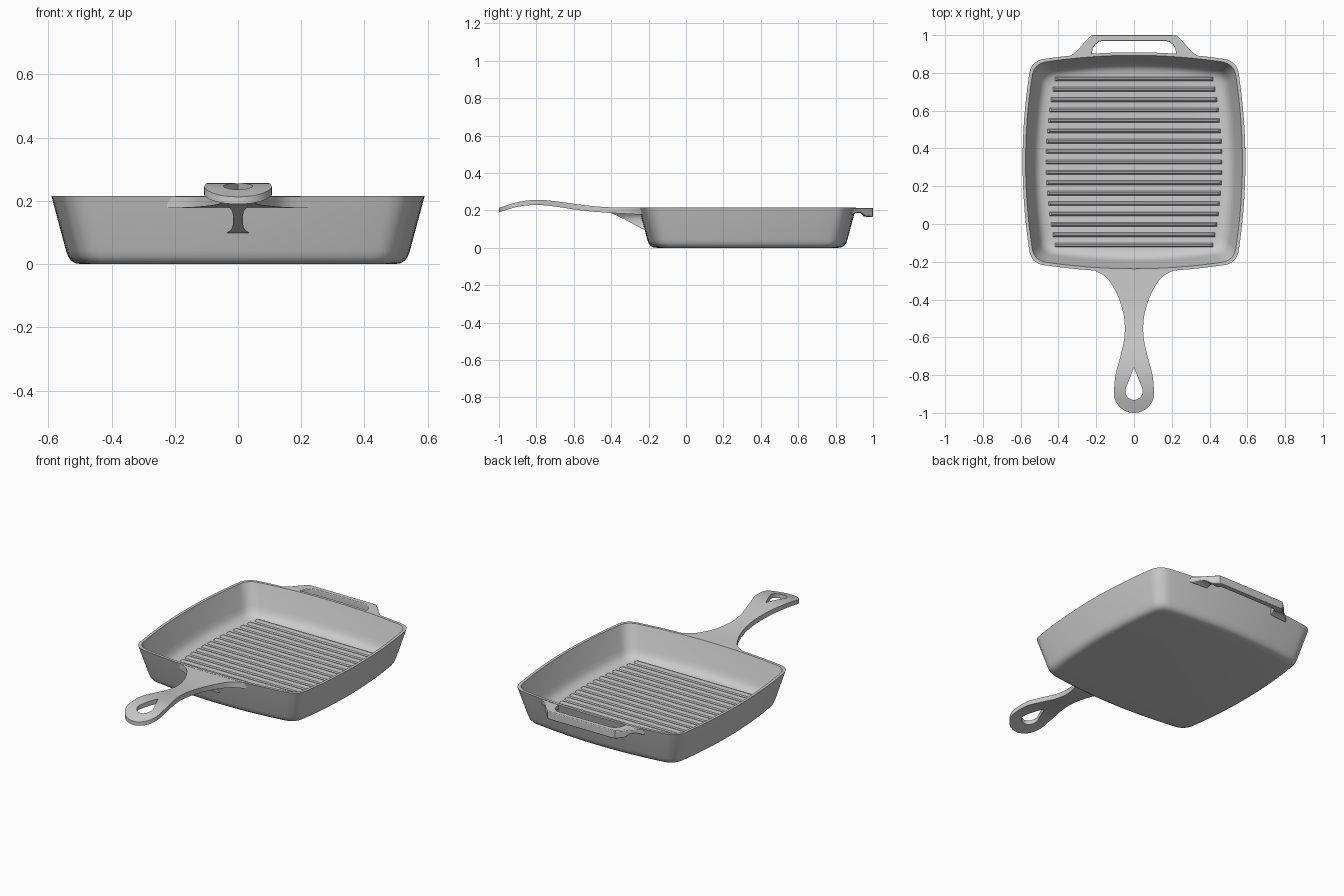
import bpy, bmesh, math

if "Cube" in bpy.data.objects:
    bpy.data.objects.remove(bpy.data.objects["Cube"])

CY = 0.328          # pan centre along y
HX, HY = 0.59, 0.581


def finish(name, bm, angle=35):
    bmesh.ops.remove_doubles(bm, verts=bm.verts, dist=1e-5)
    bmesh.ops.recalc_face_normals(bm, faces=bm.faces)
    me = bpy.data.meshes.new(name)
    bm.to_mesh(me)
    bm.free()
    ob = bpy.data.objects.new(name, me)
    bpy.context.collection.objects.link(ob)
    bpy.ops.object.select_all(action='DESELECT')
    ob.select_set(True)
    bpy.context.view_layer.objects.active = ob
    bpy.ops.object.shade_smooth_by_angle(angle=math.radians(angle))
    return ob


def loft(bm, rings):
    vs = [[bm.verts.new(p) for p in r] for r in rings]
    n = len(vs[0])
    for a, b in zip(vs, vs[1:]):
        for i in range(n):
            j = (i + 1) % n
            bm.faces.new((a[i], a[j], b[j], b[i]))
    bm.faces.new(vs[0])
    bm.faces.new(vs[-1])


def interp(table, x):
    """Smooth (Catmull-Rom style) interpolation of (x, value) pairs."""
    n = len(table)
    k = max(i for i in range(n - 1) if i == 0 or table[i][0] <= x)
    slope = lambda a, b: (table[b][1] - table[a][1]) / (table[b][0] - table[a][0])
    (x0, y0), (x1, y1) = table[k], table[k + 1]
    m0, m1 = slope(max(k - 1, 0), k + 1), slope(k, min(k + 2, n - 1))
    d = x1 - x0
    t = (x - x0) / d
    return ((2*t**3 - 3*t*t + 1) * y0 + (t**3 - 2*t*t + t) * d * m0
            + (3*t*t - 2*t**3) * y1 + (t**3 - t*t) * d * m1)


def outline():
    """Unit square outline with bulging sides and rounded corners."""
    h, half, sag, c = 0.585, 0.47, 0.035, 0.54
    quarter = []
    for i in range(16):
        v = -half + 2 * half * i / 16
        quarter.append((h - sag * (v / half) ** 2, v))
    for i in range(12):
        t = i / 12
        a, b, e = (1 - t) ** 2, 2 * t * (1 - t), t * t
        quarter.append((a * (h - sag) + b * c + e * half, a * half + b * c + e * (h - sag)))
    pts = []
    for _ in range(4):
        pts += quarter
        quarter = [(-y, x) for x, y in quarter]
    return [(x / h, y / h) for x, y in pts]


# pan body: outer wall, rim, inner wall and floor as (inset, z)
profile = [(0.095, 0), (0.075, 0.003), (0.062, 0.011), (0.053, 0.024), (0.046, 0.043),
           (0.0, 0.215), (0.016, 0.215), (0.054, 0.09), (0.063, 0.066), (0.076, 0.047),
           (0.094, 0.035), (0.12, 0.03)]
shape = outline()
bm = bmesh.new()
loft(bm, [[(x * (HX - d), CY + y * (HY - d), z) for x, y in shape] for d, z in profile])
finish("pan_body", bm)

# grill ridges on the floor
bm = bmesh.new()
for i in range(17):
    u = (i - 8) / 8
    y = CY + 0.44 * u
    L = 0.467 - 0.047 * u * u
    loft(bm, [[(-L + e, y - w, z), (L - e, y - w, z), (L - e, y + w, z), (-L + e, y + w, z)]
              for e, w, z in ((0, 0.012, 0.026), (0.004, 0.009, 0.038), (0.012, 0.004, 0.045))])
finish("grill_ridges", bm)


def ribbon(name, stations):
    """Mirrored flat handle from stations (inner xy, outer xy, z bottom, z top)."""
    bm = bmesh.new()
    for s in (1, -1):
        rows = [[bm.verts.new((s * p[0], p[1], z)) for p, z in
                 ((i, zb), (o, zb), (o, zt), (i, zt))] for i, o, zb, zt in stations]
        bm.faces.new(rows[0])
        for k, (a, b) in enumerate(zip(rows, rows[1:])):
            sides = 4 if max(stations[k][0][0], stations[k + 1][0][0]) > 0 else 3
            for j in range(sides):
                m = (j + 1) % 4
                bm.faces.new((a[j], a[m], b[m], b[j]))
    return finish(name, bm)


# long front handle with a teardrop hole
width = [(-0.893, 0.107), (-0.8, 0.098), (-0.7, 0.072), (-0.6, 0.051), (-0.5, 0.052),
         (-0.4, 0.078), (-0.32, 0.118), (-0.275, 0.155), (-0.25, 0.2), (-0.238, 0.225)]
top = [(-1, 0.213), (-0.9, 0.244), (-0.8, 0.256), (-0.7, 0.249), (-0.6, 0.235),
       (-0.5, 0.223), (-0.4, 0.216), (-0.238, 0.214)]
thick = [(-1, 0.023), (-0.8, 0.027), (-0.6, 0.03), (-0.4, 0.03), (-0.238, 0.037)]
HOLE_C, HOLE_R, HOLE_TIP = -0.885, 0.046, -0.76


def hole(y):
    d = HOLE_TIP - HOLE_C
    tangent = HOLE_C + HOLE_R ** 2 / d
    if y >= HOLE_TIP or y <= HOLE_C - HOLE_R:
        return 0.0
    if y > tangent:
        return (HOLE_TIP - y) * HOLE_R / math.sqrt(d * d - HOLE_R ** 2)
    return math.sqrt(max(0, HOLE_R ** 2 - (y - HOLE_C) ** 2))


def half_width(y):
    if y < -0.893:
        return math.sqrt(max(0, 0.107 ** 2 - (y + 0.893) ** 2))
    return interp(width, y)


ys = [-0.238 - 0.522 * i / 36 for i in range(36)]
ys += [HOLE_TIP + (HOLE_C - HOLE_TIP) * i / 10 for i in range(10)]
ys += [HOLE_C - HOLE_R * math.sin(math.pi / 2 * i / 10) for i in range(11)]
ys += [-0.893 - 0.107 * math.sin(math.radians(a)) for a in range(25, 91, 5)]
ys = sorted(set(round(y, 5) for y in ys), reverse=True)
ribbon("long_handle", [((hole(y), y), (half_width(y), y),
                        interp(top, y) - interp(thick, y), interp(top, y)) for y in ys])

# gusset under the long handle: (z, half thickness, front y, back y)
gusset = [(0.098, 0.036, -0.226, -0.212), (0.106, 0.024, -0.243, -0.213),
          (0.118, 0.017, -0.265, -0.215), (0.15, 0.015, -0.325, -0.225),
          (0.167, 0.018, -0.36, -0.23), (0.178, 0.027, -0.385, -0.233),
          (0.19, 0.036, -0.41, -0.237)]
bm = bmesh.new()
loft(bm, [[(-w, f, z), (w, f, z), (w, b, z), (-w, b, z)] for z, w, f, b in gusset])
finish("handle_gusset", bm, 50)

# short helper handle at the back
helper = ribbon("helper_handle", [
    ((0.225, 0.892), (0.345, 0.883), 0.175, 0.213),
    ((0.222, 0.91), (0.31, 0.91), 0.187, 0.213),
    ((0.218, 0.93), (0.285, 0.935), 0.187, 0.213),
    ((0.205, 0.95), (0.262, 0.962), 0.167, 0.213),
    ((0.185, 0.966), (0.225, 0.998), 0.165, 0.213),
    ((0.17, 0.968), (0.2, 1.0), 0.165, 0.213),
    ((0, 0.968), (0, 1.0), 0.165, 0.213)])
bev = helper.modifiers.new("soft_edges", 'BEVEL')
bev.width, bev.segments, bev.limit_method = 0.004, 2, 'ANGLE'
bev.angle_limit = math.radians(50)
